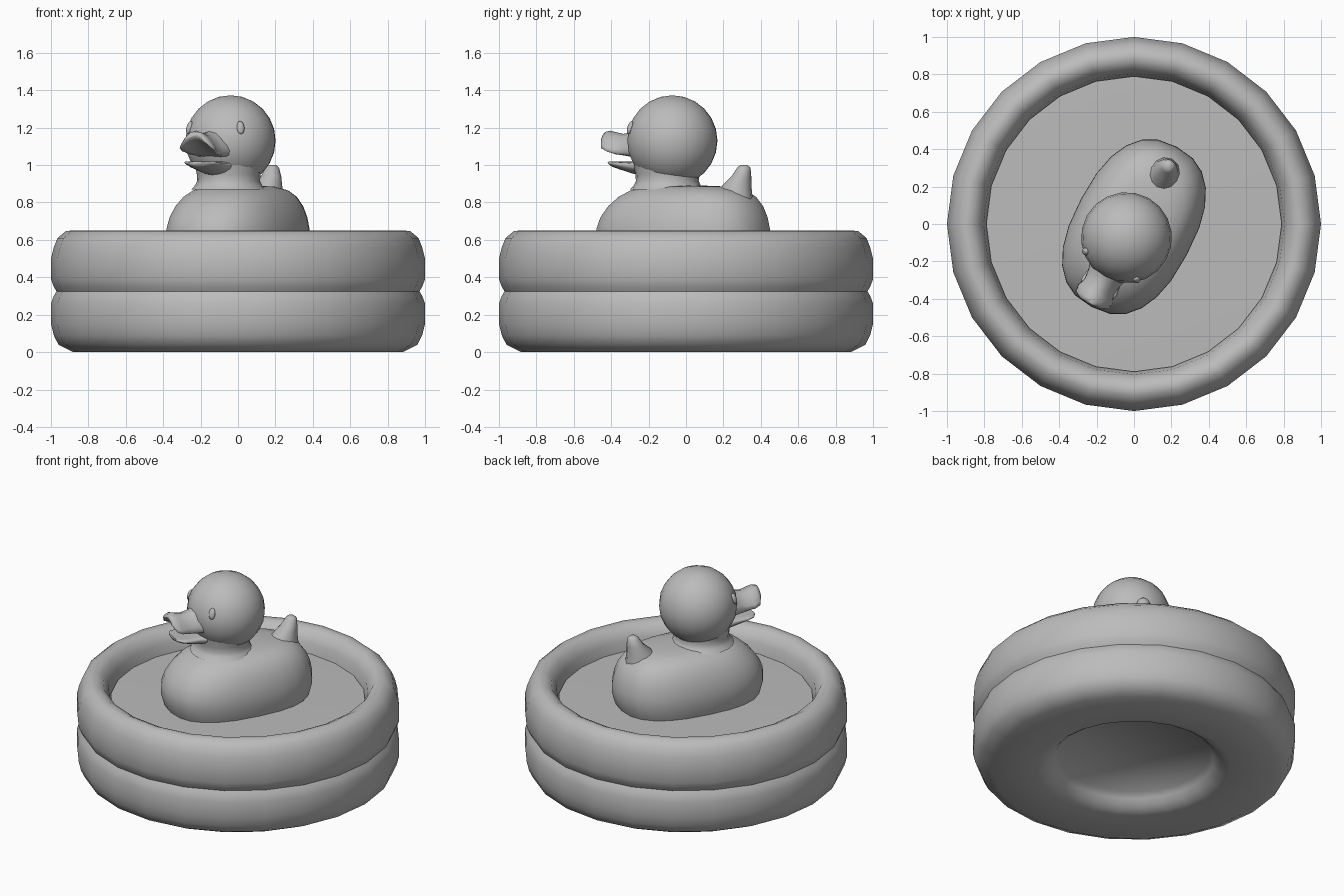
import bpy, bmesh, math
from mathutils import Matrix, Vector

if "Cube" in bpy.data.objects:
    bpy.data.objects.remove(bpy.data.objects["Cube"])

grey = bpy.data.materials.new("plain_grey")
grey.diffuse_color = (0.5, 0.5, 0.5, 1)
grey.use_nodes = True
grey.node_tree.nodes["Principled BSDF"].inputs["Base Color"].default_value = grey.diffuse_color


def finish(bm, name, matrix=None, angle=60):
    bmesh.ops.recalc_face_normals(bm, faces=bm.faces)
    if matrix:
        bm.transform(matrix)
    mesh = bpy.data.meshes.new(name)
    bm.to_mesh(mesh)
    bm.free()
    mesh.materials.append(grey)
    obj = bpy.data.objects.new(name, mesh)
    bpy.context.collection.objects.link(obj)
    bpy.ops.object.select_all(action='DESELECT')
    obj.select_set(True)
    bpy.context.view_layer.objects.active = obj
    bpy.ops.object.shade_smooth_by_angle(angle=math.radians(angle))
    return obj


def loft(rings, name, matrix=None, angle=60, start_cap=True, end_cap=True):
    """Skin a list of equal-length closed rings, capping the chosen ends."""
    bm = bmesh.new()
    loops = [[bm.verts.new(p) for p in ring] for ring in rings]
    n = len(loops[0])
    for a, b in zip(loops, loops[1:]):
        for i in range(n):
            j = (i + 1) % n
            bm.faces.new((a[i], a[j], b[j], b[i]))
    if start_cap:
        bm.faces.new(loops[0])
    if end_cap:
        bm.faces.new(loops[-1])
    return finish(bm, name, matrix, angle)


def circle(rx, ry, z, y=0, n=24, power=1.0, x=0):
    pts = []
    for i in range(n):
        t = 2 * math.pi * i / n
        c, s = math.cos(t), math.sin(t)
        pts.append((x + rx * math.copysign(abs(c) ** power, c),
                    y + ry * math.copysign(abs(s) ** power, s), z))
    return pts


def lathe(profile, name, matrix=None, n=24, **kw):
    return loft([circle(r, r, z, n=n) for r, z in profile], name, matrix, **kw)


# Pool: two stacked inflated rings, underside with a shallow recess
lathe([(0.47, 0.10), (0.495, 0.065), (0.525, 0.033), (0.56, 0.01), (0.60, 0.0), (0.88, 0.0),
       (0.96, 0.04), (0.985, 0.09), (1.0, 0.15), (1.0, 0.26), (0.985, 0.30),
       (0.97, 0.325)], "lower_ring", end_cap=False)
lathe([(0.97, 0.325), (0.985, 0.35), (1.0, 0.39), (1.0, 0.50), (0.985, 0.56),
       (0.965, 0.61), (0.92, 0.648), (0.88, 0.65), (0.84, 0.63), (0.805, 0.57),
       (0.79, 0.48)], "upper_ring", start_cap=False, end_cap=False)

# Water surface, very slightly domed
bm = bmesh.new()
rim = [bm.verts.new(p) for p in circle(0.79, 0.79, 0.505)]
top = bm.verts.new((0, 0, 0.52))
for a, b in zip(rim, rim[1:] + rim[:1]):
    bm.faces.new((a, b, top))
finish(bm, "water")

# Duck body: stacked ovals that shift towards the tail as they rise
body_frame = Matrix.Translation((0, -0.015, 0)) @ Matrix.Rotation(math.radians(-28), 4, 'Z')
levels = [(0.48, 0.91, 0), (0.53, 0.96, 0), (0.60, 1.0, 0), (0.66, 0.995, 0),
          (0.72, 0.96, 0.005), (0.78, 0.89, 0.015), (0.83, 0.79, 0.025),
          (0.865, 0.66, 0.03), (0.885, 0.48, 0.02), (0.89, 0.25, 0)]
loft([circle(0.32 * s, 0.485 * s, z, y, 24, 0.82) for z, s, y in levels], "body", body_frame)

# Tail
loft([circle(rx, ry, z, y, 12, x=0.01) for z, y, rx, ry in
      [(0.76, 0.31, 0.10, 0.11), (0.84, 0.315, 0.085, 0.10), (0.89, 0.33, 0.07, 0.08),
       (0.94, 0.358, 0.055, 0.052), (0.985, 0.372, 0.036, 0.036),
       (1.0, 0.372, 0.02, 0.02)]], "tail", body_frame)

# Neck
lathe([(0.20, 0.87), (0.178, 0.893), (0.168, 0.915), (0.17, 0.95), (0.18, 1.0)],
      "neck", Matrix.Translation((-0.05, -0.10, 0)), 20)

# Head
head_centre = Vector((-0.04, -0.073, 1.13))
turn = Matrix.Rotation(math.radians(-29), 4, 'Z')
head_frame = Matrix.Translation(head_centre) @ turn
bm = bmesh.new()
bmesh.ops.create_uvsphere(bm, u_segments=20, v_segments=12, radius=0.243)
finish(bm, "head", head_frame)


# Bill halves: thin arched sections running forward from the face
def bill(sections, name):
    rings = []
    for d, w, z, thick, droop in sections:
        ring = []
        for i in range(16):
            t = 2 * math.pi * i / 16
            x = math.cos(t)
            ring.append((w * x, -d, z - droop * x * x + thick * math.sin(t)))
        rings.append(ring)
    loft(rings, name, head_frame, 75)


bill([(0.17, 0.12, -0.01, 0.085, 0.04), (0.25, 0.095, -0.015, 0.06, 0.045),
      (0.30, 0.09, -0.008, 0.045, 0.055), (0.345, 0.105, 0.014, 0.032, 0.07),
      (0.38, 0.10, 0.03, 0.024, 0.07), (0.403, 0.062, 0.035, 0.014, 0.035)], "upper_bill")
bill([(0.14, 0.11, -0.145, 0.045, -0.01), (0.23, 0.095, -0.145, 0.033, -0.015),
      (0.30, 0.105, -0.135, 0.022, -0.015), (0.34, 0.095, -0.128, 0.016, -0.012),
      (0.365, 0.055, -0.122, 0.01, -0.005)], "lower_bill")

# Eyes: small upright ovals on the face
for side, name in ((-1, "left_eye"), (1, "right_eye")):
    out = Vector((0.157 * side, -0.172, 0.07))
    rot = out.to_track_quat('Z', 'Y').to_matrix().to_4x4()
    bm = bmesh.new()
    bmesh.ops.create_uvsphere(bm, u_segments=12, v_segments=8, radius=1)
    bm.transform(Matrix.Translation(out) @ rot @ Matrix.Diagonal((0.021, 0.037, 0.014, 1)))
    finish(bm, name, head_frame)
